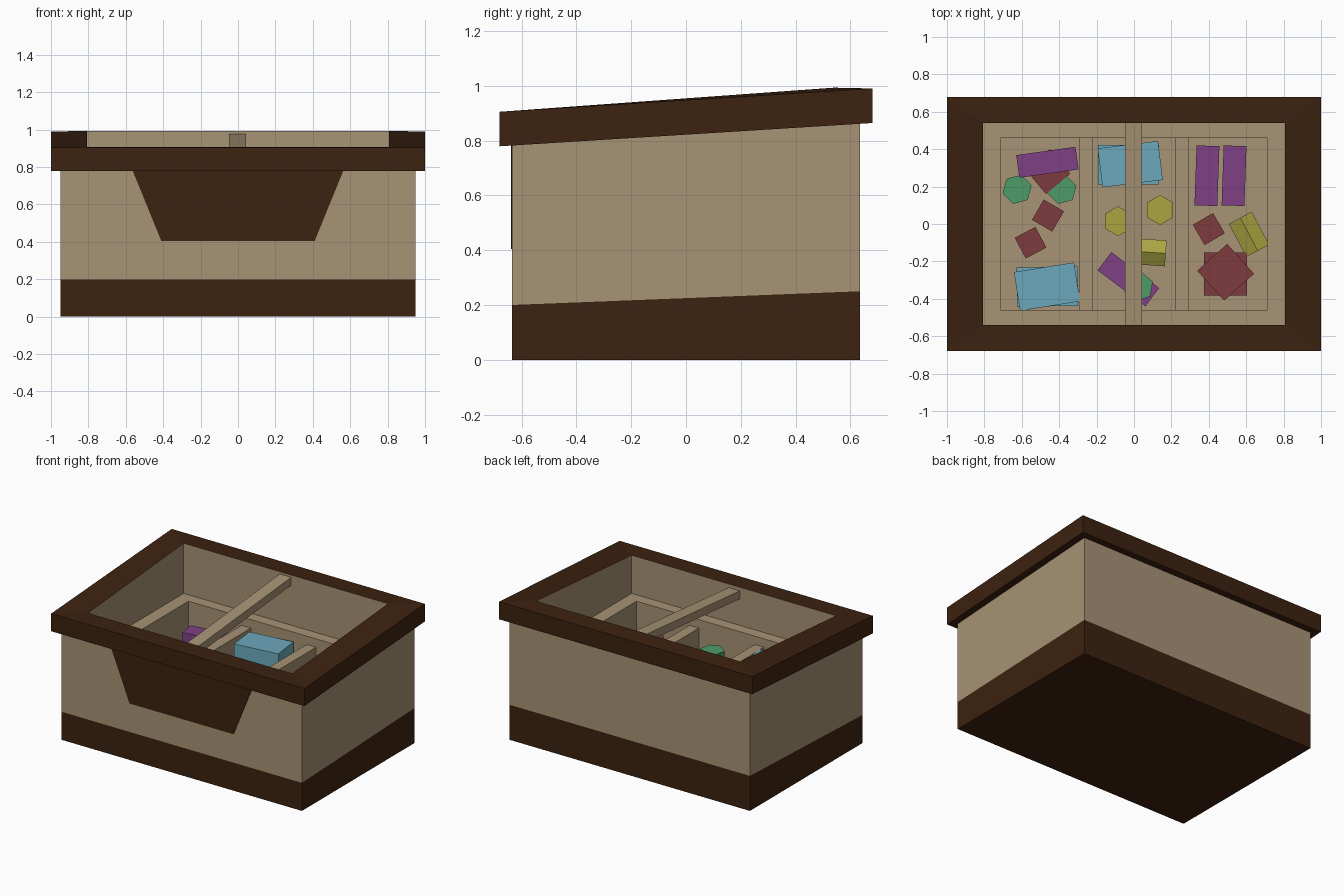
import bpy, bmesh, math
from mathutils import Matrix, Vector

if "Cube" in bpy.data.objects:
    bpy.data.objects.remove(bpy.data.objects["Cube"])


def material(name, rgb):
    m = bpy.data.materials.new(name)
    lin = [((c / 255 + 0.055) / 1.055) ** 2.4 for c in rgb]
    m.diffuse_color = (*lin, 1)
    m.use_nodes = True
    m.node_tree.nodes["Principled BSDF"].inputs["Base Color"].default_value = m.diffuse_color
    return m


TAN = material("tan wood", (167, 147, 117))
DARK = material("dark wood", (60, 34, 16))
PURPLE = material("purple", (127, 65, 132))
RED = material("red", (127, 59, 61))
BLUE = material("blue", (108, 168, 188))
GREEN = material("green", (78, 156, 106))
YELLOW = material("yellow", (170, 165, 66))


def finish(name, bm, *mats):
    bmesh.ops.recalc_face_normals(bm, faces=bm.faces)
    me = bpy.data.meshes.new(name)
    bm.to_mesh(me)
    bm.free()
    for m in mats:
        me.materials.append(m)
    ob = bpy.data.objects.new(name, me)
    bpy.context.collection.objects.link(ob)
    return ob


def slope(mid, k):
    """Height that changes linearly from front to back."""
    return lambda y: mid + k * y


def box(name, x0, x1, y0, y1, zb, zt, mat):
    """Box whose bottom and top may slope along y."""
    bm = bmesh.new()
    bmesh.ops.create_cube(bm, size=1)
    for v in bm.verts:
        x = x1 if v.co.x > 0 else x0
        y = y1 if v.co.y > 0 else y0
        v.co = (x, y, (zt if v.co.z > 0 else zb)(y))
    return finish(name, bm, mat)


def ring(name, outer, inner, zs, mats):
    """Rectangular ring; zs = outer bottom, outer top, inner top, inner bottom.
    The faces lining the hole take the last material."""
    bm = bmesh.new()
    loops = []
    for (hx, hy), z in zip((outer, outer, inner, inner), zs):
        loops.append([bm.verts.new((sx * hx, sy * hy, z(sy * hy)))
                      for sx, sy in ((-1, -1), (1, -1), (1, 1), (-1, 1))])
    for i in range(4):
        a, b = loops[i], loops[(i + 1) % 4]
        for j in range(4):
            k = (j + 1) % 4
            f = bm.faces.new((a[j], a[k], b[k], b[j]))
            f.material_index = len(mats) - 1 if i == 2 else 0
    return finish(name, bm, *mats)


BODY, HOLE, TRAY = (0.95, 0.635), (0.807, 0.54), (0.713, 0.46)
FLOOR, LEDGE = 0.26, 0.635
flat = lambda z: slope(z, 0)
band_top = slope(0.225, 0.0394)
rim_low = slope(0.8215, 0.0625)

# Outer case: dark base band, tan walls, dark sloping rim
box("base_band", -0.95, 0.95, -0.635, 0.635, flat(0), band_top, DARK)
ring("case_walls", BODY, HOLE, (band_top, rim_low, rim_low, band_top), [TAN])
ring("rim", (1.0, 0.68), HOLE,
     (rim_low, slope(0.9475, 0.0625), slope(0.95, 0.0796), rim_low), [DARK, TAN])

# Trapezoid panel on the front
bm = bmesh.new()
pts = [(-0.41, 0.405), (0.41, 0.405), (0.565, 0.785), (-0.565, 0.785)]
f = bm.faces.new([bm.verts.new((x, -0.634, z)) for x, z in pts])
ext = bmesh.ops.extrude_face_region(bm, geom=[f])["geom"]
for v in ext:
    if isinstance(v, bmesh.types.BMVert):
        v.co.y -= 0.005
finish("front_panel", bm, DARK)

# Inner tray: ledge, floor, two dividers, and the bar across the opening
ring("tray_ledge", HOLE, TRAY, [flat(z) for z in (FLOOR, LEDGE, LEDGE, FLOOR)], [TAN])
box("tray_floor", -0.807, 0.807, -0.54, 0.54, flat(FLOOR - 0.005), flat(FLOOR), TAN)
for side, x in (("left", -0.257), ("right", 0.257)):
    box(side + "_divider", x - 0.037, x + 0.037, -0.46, 0.46, flat(FLOOR), flat(0.575), TAN)
box("cross_bar", -0.048, 0.042, -0.54, 0.54, slope(0.872, 0.088), slope(0.929, 0.088), TAN)


def brick(name, x, y, sx, sy, h, deg, mat, lift=0.0):
    bm = bmesh.new()
    m = (Matrix.Translation((x, y, FLOOR + lift + h / 2))
         @ Matrix.Rotation(math.radians(deg), 4, 'Z') @ Matrix.Diagonal((sx, sy, h, 1)))
    bmesh.ops.create_cube(bm, size=1, matrix=m)
    finish(name, bm, mat)


def hexagon(name, x, y, r, h, deg, mat, lift=0.0, lying=False):
    """Six-sided prism, standing or lying with one edge up."""
    bm = bmesh.new()
    m = Matrix.Rotation(math.radians(deg), 4, 'Z')
    if lying:
        m = m @ Matrix.Rotation(math.pi / 2, 4, 'Y')
    m = Matrix.Translation((x, y, FLOOR + lift + (r if lying else h / 2))) @ m
    ends = [[bm.verts.new(m @ Vector((r * math.cos(i * math.pi / 3),
                                      r * math.sin(i * math.pi / 3), z)))
             for i in range(6)] for z in (-h / 2, h / 2)]
    for e in ends:
        bm.faces.new(e)
    for i in range(6):
        j = (i + 1) % 6
        bm.faces.new((ends[0][i], ends[0][j], ends[1][j], ends[1][i]))
    finish(name, bm, mat)


# Blue bricks, stacked in pairs
for i, (x, y, deg, lift) in enumerate([(-0.03, 0.317, 0, 0), (-0.02, 0.32, 7, 0.158),
                                       (-0.463, -0.335, 1, 0), (-0.465, -0.335, 9, 0.158)]):
    brick(f"blue_brick_{i}", x, y, 0.325, 0.21, 0.158, deg, BLUE, lift)

# Purple bars
for i, (x, y, deg, lift) in enumerate([(-0.463, 0.33, 8, 0.13), (-0.03, -0.295, -37, 0),
                                       (0.39, 0.258, 88, 0), (0.535, 0.258, 88, 0)]):
    brick(f"purple_bar_{i}", x, y, 0.32, 0.122, 0.13, deg, PURPLE, lift)

# Red blocks
for i, (x, y, s, deg, lift) in enumerate([(-0.46, 0.045, 0.125, -30, 0), (-0.553, -0.1, 0.125, 28, 0),
                                          (0.4, -0.027, 0.125, 30, 0), (-0.46, 0.28, 0.17, 40, 0),
                                          (0.49, -0.268, 0.23, 0, 0), (0.49, -0.258, 0.215, 42, 0.13)]):
    brick(f"red_block_{i}", x, y, s, s, 0.13, deg, RED, lift)

# Green and yellow hexagonal pieces
for i, (x, y, deg, lift) in enumerate([(-0.625, 0.185, 15, 0), (-0.385, 0.185, 15, 0),
                                       (0.025, -0.335, 20, 0.13)]):
    hexagon(f"green_piece_{i}", x, y, 0.08, 0.13, deg, GREEN, lift)
for i, (x, y) in enumerate([(-0.085, 0.015), (0.14, 0.075)]):
    hexagon(f"yellow_piece_{i}", x, y, 0.08, 0.13, 30, YELLOW)
hexagon("yellow_lying_piece_0", 0.095, -0.152, 0.08, 0.15, -4, YELLOW, lying=True)
hexagon("yellow_lying_piece_1", 0.615, -0.055, 0.08, 0.2, 118, YELLOW, lying=True)
